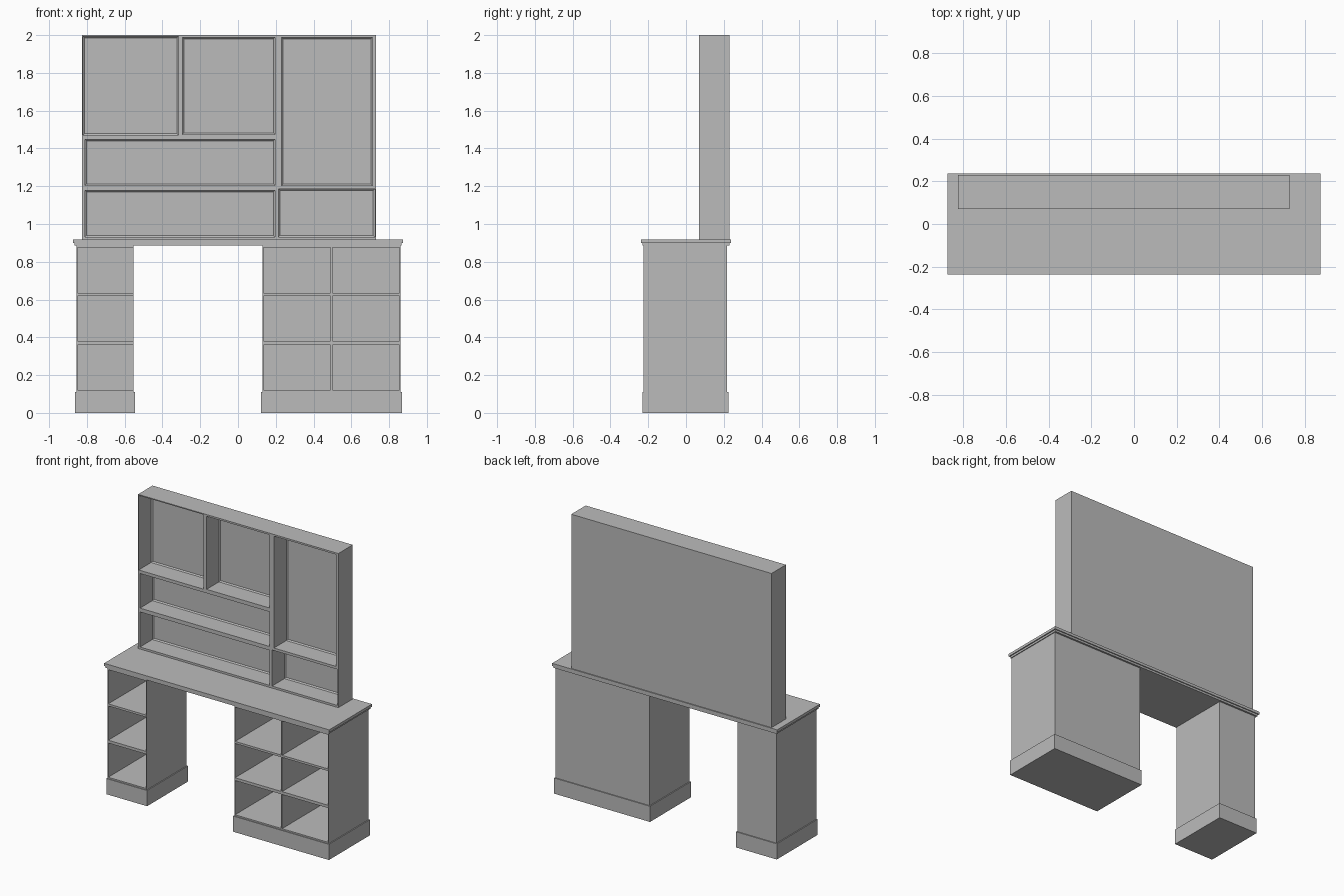
import bpy
import bmesh
from mathutils import Vector

if "Cube" in bpy.data.objects:
    bpy.data.objects.remove(bpy.data.objects["Cube"], do_unlink=True)

# single painted finish
paint = bpy.data.materials.new("grey_paint")
paint.use_nodes = True
GREY = (0.5, 0.5, 0.5, 1)
paint.diffuse_color = GREY
paint.node_tree.nodes["Principled BSDF"].inputs["Base Color"].default_value = GREY


def add_box(bm, x, y, z, back_taper=0.0, taper_depth=0.0):
    """Box from (min, max) ranges; an optional chamfer narrows its back."""
    size = Vector((x[1] - x[0], y[1] - y[0], z[1] - z[0]))
    mid = Vector((x[0] + x[1], y[0] + y[1], z[0] + z[1])) / 2
    verts = bmesh.ops.create_cube(bm, size=1)["verts"]
    for v in verts:
        v.co = v.co * size + mid
    if back_taper:
        back = max((f for f in bm.faces if f.verts[0] in verts),
                   key=lambda f: f.calc_center_median().y)
        bmesh.ops.recalc_face_normals(bm, faces=bm.faces[:])
        new = bmesh.ops.extrude_discrete_faces(bm, faces=[back])["faces"][0]
        for v in new.verts:
            v.co.y += taper_depth
            v.co.x += back_taper if v.co.x < mid.x else -back_taper
            v.co.z += back_taper if v.co.z < mid.z else -back_taper


def make_object(name, bm):
    mesh = bpy.data.meshes.new(name)
    bmesh.ops.recalc_face_normals(bm, faces=bm.faces[:])
    bm.to_mesh(mesh)
    bm.free()
    mesh.materials.append(paint)
    obj = bpy.data.objects.new(name, mesh)
    bpy.context.collection.objects.link(obj)
    return obj


def box(name, x, y, z):
    bm = bmesh.new()
    add_box(bm, x, y, z)
    return make_object(name, bm)


def carve(body, openings, y, taper=0.0):
    """Hollow open-fronted compartments given as (x0, x1, z0, z1)."""
    bm = bmesh.new()
    for x0, x1, z0, z1 in openings:
        add_box(bm, (x0, x1), (y[0], y[1] - taper), (z0, z1), taper, taper)
    cutter = make_object("compartment_cutter", bm)
    cutter.hide_render = True
    mod = body.modifiers.new("compartments", "BOOLEAN")
    mod.operation = "DIFFERENCE"
    mod.solver = "EXACT"
    mod.object = cutter
    bpy.context.view_layer.objects.active = body
    bpy.ops.object.modifier_apply(modifier=mod.name)
    bpy.data.objects.remove(cutter, do_unlink=True)


# pedestals with plinths and stacked open compartments
ROWS = [(0.12, 0.36), (0.38, 0.62), (0.635, 0.875)]


def pedestal(side, x0, x1, columns):
    body = box(side + "_pedestal", (x0, x1), (-0.225, 0.217), (0.11, 0.887))
    carve(body, [c + r for c in columns for r in ROWS], (-0.3, 0.2))
    box(side + "_plinth", (x0 - 0.007, x1 + 0.007), (-0.23, 0.224), (0, 0.11))


pedestal("right", -0.855, -0.552, [(-0.85, -0.557)])
pedestal("left", 0.13, 0.86, [(0.135, 0.49), (0.5, 0.855)])

# stepped worktop
box("worktop_lower_edge", (-0.866, 0.866), (-0.23, 0.23), (0.885, 0.905))
box("worktop", (-0.874, 0.874), (-0.237, 0.237), (0.899, 0.918))

# shelf unit standing on the worktop
hutch = box("shelf_unit", (-0.825, 0.73), (0.07, 0.23), (0.915, 2.0))
carve(hutch, [
    (-0.82, -0.315, 1.47, 1.993),
    (-0.293, 0.195, 1.475, 1.988),
    (0.23, 0.712, 1.203, 1.988),
    (-0.81, 0.195, 1.205, 1.448),
    (-0.81, 0.195, 0.932, 1.178),
    (0.215, 0.724, 0.932, 1.185),
], (0.0, 0.215), taper=0.008)
